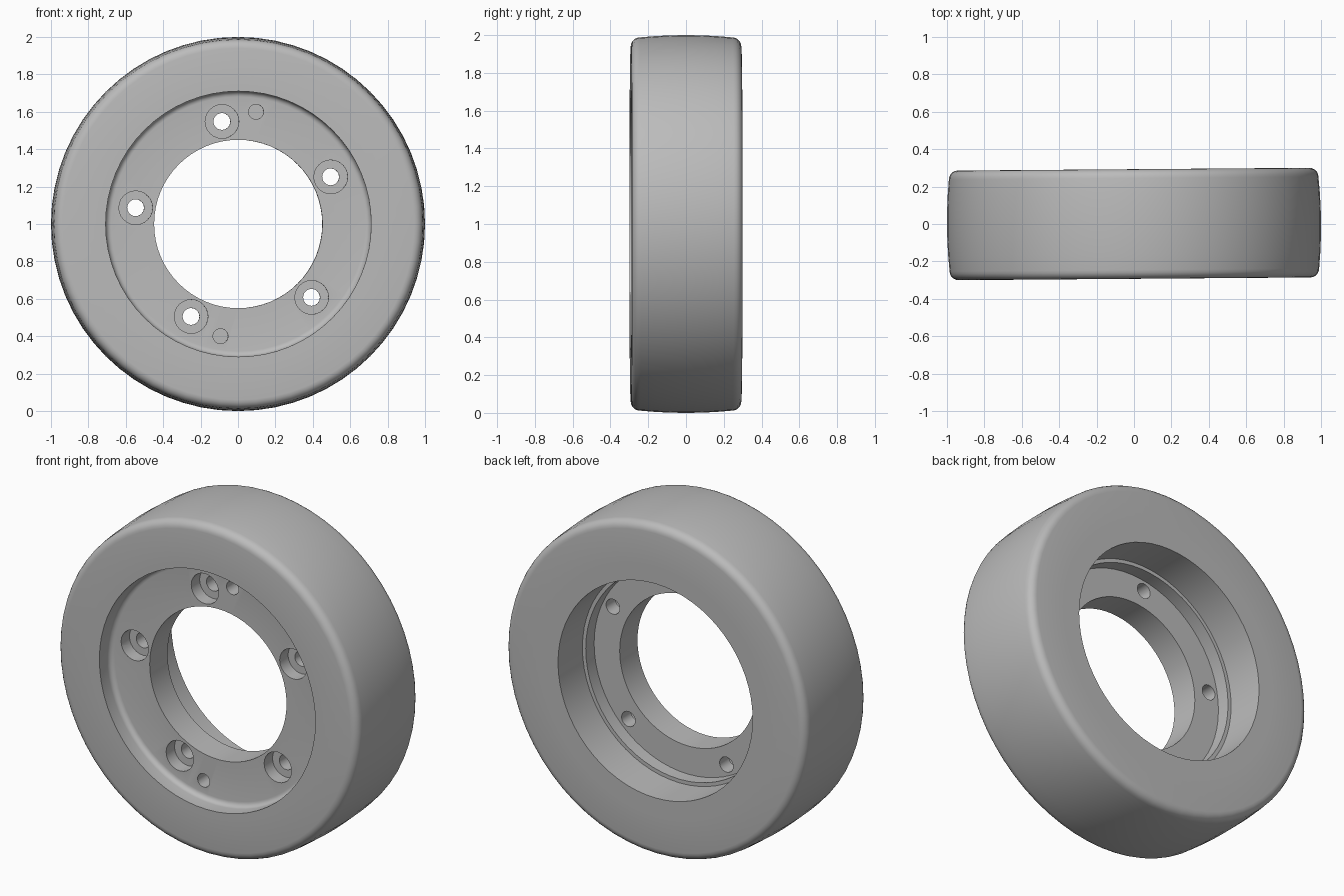
import bpy
import math
from mathutils import Matrix, Vector

cube = bpy.data.objects.get("Cube")
if cube:
    bpy.data.objects.remove(cube, do_unlink=True)

CENTRE = Vector((0, 0, 1))
TILT = math.radians(0.45)

grey = bpy.data.materials.new("plain_grey")
grey.use_nodes = True
grey.diffuse_color = (0.5, 0.5, 0.5, 1)
grey.node_tree.nodes["Principled BSDF"].inputs["Base Color"].default_value = (0.5, 0.5, 0.5, 1)


def arc(r, y, radius, start, end, steps=5):
    """Fillet points as (radius, y), angles in degrees."""
    angles = [math.radians(start + (end - start) * i / steps) for i in range(steps + 1)]
    return [(r + radius * math.cos(a), y + radius * math.sin(a)) for a in angles]


def ring(name, profile, sides=64):
    """Revolve a closed (radius, y) profile about the y axis."""
    n = len(profile)
    verts, faces = [], []
    for i in range(sides):
        a = math.tau * i / sides
        verts += [(r * math.cos(a), y, r * math.sin(a)) for r, y in profile]
        j = (i + 1) % sides
        for k in range(n):
            m = (k + 1) % n
            faces.append((i * n + k, i * n + m, j * n + m, j * n + k))
    mesh = bpy.data.meshes.new(name)
    mesh.from_pydata(verts, [], faces)
    mesh.materials.append(grey)
    obj = bpy.data.objects.new(name, mesh)
    bpy.context.collection.objects.link(obj)
    bpy.ops.object.select_all(action='DESELECT')
    obj.select_set(True)
    bpy.context.view_layer.objects.active = obj
    bpy.ops.object.mode_set(mode='EDIT')
    bpy.ops.mesh.select_all(action='SELECT')
    bpy.ops.mesh.normals_make_consistent(inside=False)
    bpy.ops.object.mode_set(mode='OBJECT')
    return obj


def drill(target, x, z, radius, y0, y1):
    """Cut a round hole along y."""
    bpy.ops.mesh.primitive_cylinder_add(vertices=24, radius=radius, depth=y1 - y0,
                                        location=(x, (y0 + y1) / 2, z),
                                        rotation=(math.pi / 2, 0, 0))
    cutter = bpy.context.object
    cutter.name = "hole_cutter"
    cutter.hide_render = True
    cutter.data.materials.append(grey)
    mod = target.modifiers.new("hole", 'BOOLEAN')
    mod.operation = 'DIFFERENCE'
    mod.solver = 'EXACT'
    mod.object = cutter
    bpy.ops.object.select_all(action='DESELECT')
    target.select_set(True)
    bpy.context.view_layer.objects.active = target
    bpy.ops.object.modifier_apply(modifier=mod.name)
    bpy.data.objects.remove(cutter, do_unlink=True)


# Tyre: rounded shoulders and a gently crowned tread
HALF, SEAM = 0.293, 0.74
tread = [(1.0 - 0.012 * (y / 0.245) ** 2, y) for y in (-0.16, -0.08, 0, 0.08, 0.16)]
tyre = ring("tyre", [(SEAM, -HALF)]
            + arc(0.94, -HALF + 0.048, 0.048, -90, 0) + tread
            + arc(0.94, HALF - 0.048, 0.048, 0, 90) + [(SEAM, HALF)])

# Hub: shallow front recess, thick flange and a stepped deep rear bore
FLOOR, BACK = -0.19, -0.02
hub = ring("hub", [(0.45, FLOOR)]
           + arc(0.68, FLOOR - 0.03, 0.03, 90, 0)
           + [(0.71, -HALF), (SEAM, -HALF), (SEAM, HALF), (0.64, HALF),
              (0.64, 0.06), (0.618, 0.06), (0.618, BACK), (0.45, BACK)])

# Five counterbored bolt holes
for i in range(5):
    a = math.radians(99 + 72 * i)
    x, z = 0.555 * math.cos(a), 0.555 * math.sin(a)
    drill(hub, x, z, 0.09, FLOOR - 0.1, FLOOR + 0.08)
    drill(hub, x, z, 0.045, FLOOR - 0.1, BACK + 0.1)

# Two blind locating holes on opposite sides
for s in (-1, 1):
    drill(hub, s * 0.095, s * 0.6, 0.04, FLOOR - 0.1, FLOOR + 0.1)

# Placement and shading
for obj in (tyre, hub):
    obj.data.transform(Matrix.Translation(CENTRE) @ Matrix.Rotation(TILT, 4, 'Z'))
    bpy.ops.object.select_all(action='DESELECT')
    obj.select_set(True)
    bpy.context.view_layer.objects.active = obj
    bpy.ops.object.shade_smooth_by_angle(angle=math.radians(30))
